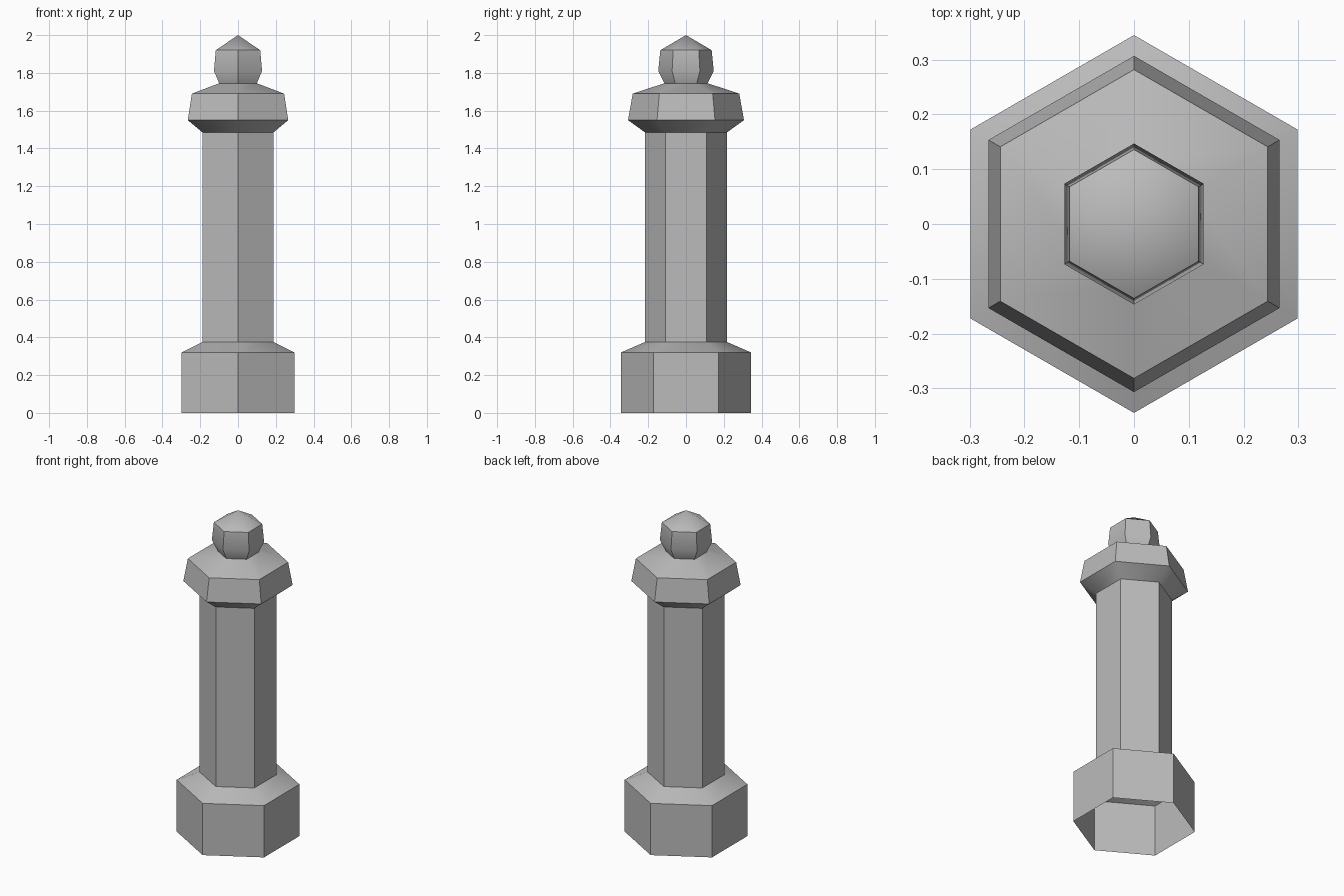
import bpy
import bmesh
import math

cube = bpy.data.objects.get("Cube")
if cube:
    bpy.data.objects.remove(cube, do_unlink=True)

SIDES = 6

# One stone grey for the whole post
stone = bpy.data.materials.new("stone_grey")
stone.use_nodes = True
colour = (0.5, 0.5, 0.5, 1)
stone.diffuse_color = colour
stone.node_tree.nodes["Principled BSDF"].inputs["Base Color"].default_value = colour


def hex_lathe(name, profile):
    """Sweep (corner radius, height) pairs into a six-sided open shell; radius 0 is a tip."""
    bm = bmesh.new()
    rings = []
    for radius, z in profile:
        if radius == 0:
            rings.append([bm.verts.new((0, 0, z))] * SIDES)
            continue
        angles = [math.pi / 2 + math.tau * i / SIDES for i in range(SIDES)]
        rings.append([bm.verts.new((radius * math.cos(a), radius * math.sin(a), z)) for a in angles])
    for low, high in zip(rings, rings[1:]):
        for i in range(SIDES):
            j = (i + 1) % SIDES
            corners = [low[i], low[j], high[j], high[i]]
            bm.faces.new(list(dict.fromkeys(corners)))
    mesh = bpy.data.meshes.new(name)
    bm.to_mesh(mesh)
    bm.free()
    mesh.materials.append(stone)
    obj = bpy.data.objects.new(name, mesh)
    bpy.context.collection.objects.link(obj)
    bpy.ops.object.select_all(action="DESELECT")
    obj.select_set(True)
    bpy.context.view_layer.objects.active = obj
    bpy.ops.object.shade_smooth_by_angle(angle=math.radians(45))
    return obj


# Hollow foot with a sloped shoulder, open underneath
hex_lathe("base", [(0.345, 0), (0.345, 0.32), (0.217, 0.375)])

# Straight column
hex_lathe("shaft", [(0.217, 0.375), (0.217, 1.485)])

# Flared collar and its sloped top
hex_lathe("collar", [(0.217, 1.485), (0.307, 1.55), (0.282, 1.69), (0.115, 1.745)])

# Knob with a pointed tip
hex_lathe("finial", [(0.115, 1.745), (0.147, 1.81), (0.136, 1.92), (0, 2)])
